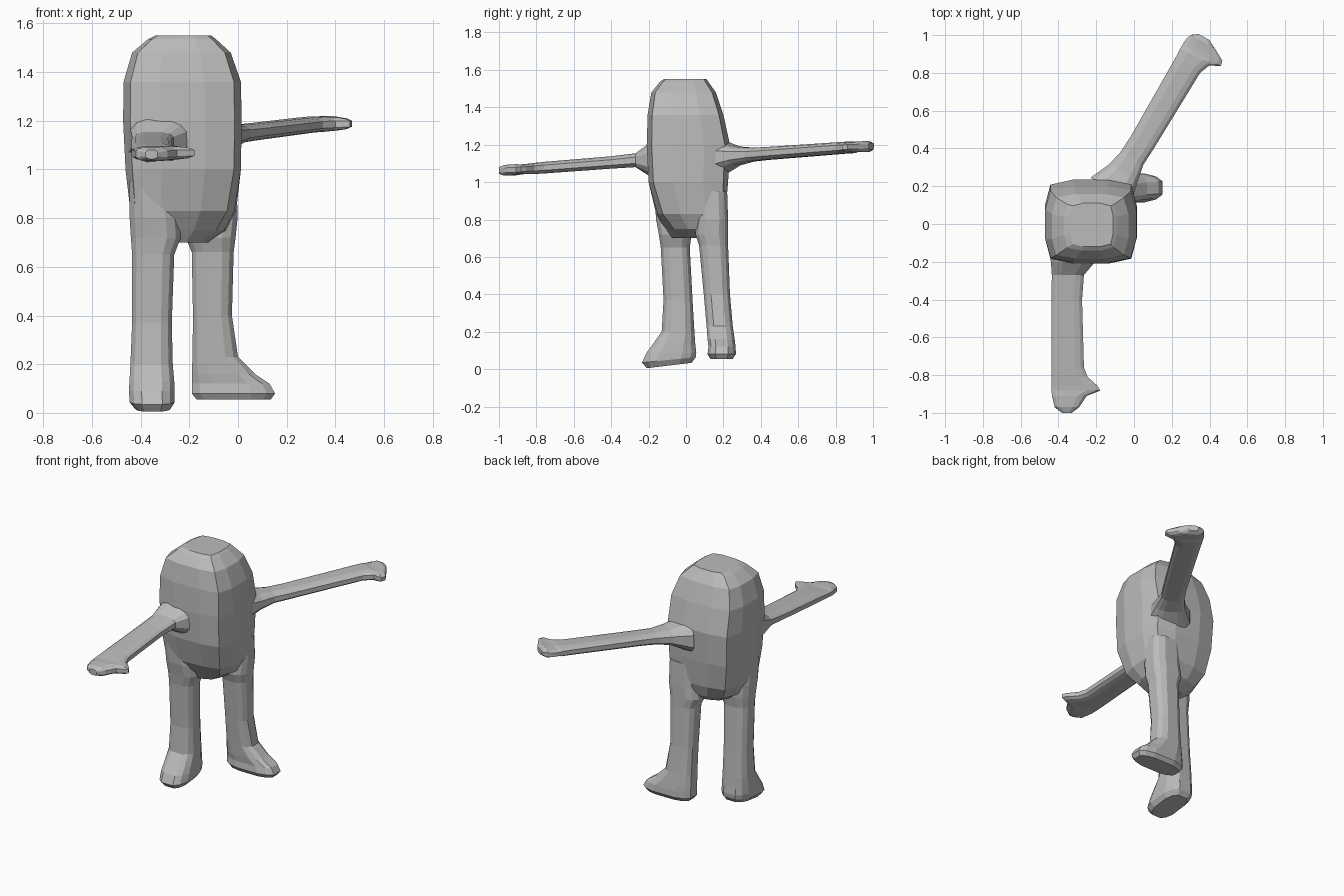
import bpy
import bmesh
from mathutils import Vector

cube = bpy.data.objects.get("Cube")
if cube:
    bpy.data.objects.remove(cube, do_unlink=True)

# One plain grey for the whole figure
grey = bpy.data.materials.new("plain grey")
grey.use_nodes = True
grey.diffuse_color = (0.5, 0.5, 0.5, 1)
bsdf = grey.node_tree.nodes["Principled BSDF"]
bsdf.inputs["Base Color"].default_value = (0.5, 0.5, 0.5, 1)
bsdf.inputs["Roughness"].default_value = 0.8


def unit_ring(side, corner):
    """Rounded square with three faces per side."""
    quarter = [(1, -side), (1, side), (corner, corner)]
    ring = []
    for _ in range(4):
        ring += quarter
        quarter = [(-b, a) for a, b in quarter]
    return ring


def loft(name, rings):
    """Skin a list of equal-length point rings and cap both ends."""
    bm = bmesh.new()
    loops = [[bm.verts.new(p) for p in ring] for ring in rings]
    n = len(loops[0])
    for a, b in zip(loops, loops[1:]):
        for i in range(n):
            j = (i + 1) % n
            bm.faces.new((a[i], a[j], b[j], b[i]))
    bm.faces.new(loops[0])
    bm.faces.new(loops[-1])
    bmesh.ops.recalc_face_normals(bm, faces=bm.faces)
    mesh = bpy.data.meshes.new(name)
    bm.to_mesh(mesh)
    bm.free()
    mesh.materials.append(grey)
    obj = bpy.data.objects.new(name, mesh)
    bpy.context.collection.objects.link(obj)
    return obj


def box_ring(z, x0, x1, y0, y1, shape, squeeze=1.0, tilt=0.0):
    """Horizontal section; squeeze pulls in the two corners that have no leg."""
    cx, cy, hx, hy = (x0 + x1) / 2, (y0 + y1) / 2, (x1 - x0) / 2, (y1 - y0) / 2
    ring = []
    for a, b in shape:
        u, v = a * hx, b * hy
        shift = (u - v) / 2 * (1 - squeeze)
        u, v = u - shift, v + shift
        ring.append(Vector((cx + u, cy + v, z + tilt * (cy + v - y0))))
    return ring


# Body: rounded block, egg-like below and chamfered on top
body_shape = unit_ring(0.38, 0.88)
body = [
    (0.70, -0.36, -0.10, -0.10, 0.14, 0.60),
    (0.75, -0.43, -0.02, -0.13, 0.20, 0.72),
    (0.83, -0.45, 0.00, -0.165, 0.215, 0.90),
    (1.00, -0.462, 0.012, -0.20, 0.225, 1),
    (1.20, -0.472, 0.015, -0.21, 0.235, 1),
    (1.36, -0.47, 0.012, -0.205, 0.20, 1),
    (1.48, -0.435, -0.03, -0.185, 0.16, 1),
    (1.535, -0.37, -0.09, -0.14, 0.12, 1),
    (1.55, -0.34, -0.11, -0.12, 0.11, 1),
]
loft("body", [box_ring(*s[:5], body_shape, s[5]) for s in body])

# Legs with feet: z, x range, y range, sole tilt
leg_shape = unit_ring(0.45, 0.8)
front_leg = [
    (0.95, -0.445, -0.28, -0.17, 0.00, 0),
    (0.80, -0.445, -0.24, -0.16, 0.03, 0),
    (0.72, -0.44, -0.235, -0.145, 0.03, 0),
    (0.65, -0.435, -0.262, -0.135, 0.02, 0),
    (0.37, -0.435, -0.272, -0.12, 0.035, 0),
    (0.20, -0.442, -0.268, -0.13, 0.045, 0),
    (0.13, -0.446, -0.262, -0.18, 0.05, 0),
    (0.09, -0.448, -0.26, -0.21, 0.055, 0),
    (0.035, -0.445, -0.26, -0.235, 0.052, 0.10),
    (0.005, -0.42, -0.28, -0.21, 0.03, 0.12),
]
back_leg = [
    (0.95, -0.20, -0.005, 0.05, 0.22, 0),
    (0.80, -0.20, -0.002, 0.055, 0.225, 0),
    (0.72, -0.215, -0.01, 0.05, 0.225, 0),
    (0.66, -0.19, -0.018, 0.07, 0.225, 0),
    (0.40, -0.185, -0.025, 0.095, 0.235, 0),
    (0.23, -0.187, 0.00, 0.11, 0.25, 0),
    (0.16, -0.19, 0.07, 0.115, 0.26, 0),
    (0.12, -0.19, 0.13, 0.12, 0.265, 0),
    (0.08, -0.19, 0.152, 0.115, 0.267, 0),
    (0.055, -0.17, 0.135, 0.13, 0.25, 0),
]
for name, sections in (("front_leg", front_leg), ("back_leg", back_leg)):
    loft(name, [box_ring(*s[:5], leg_shape, 1, s[5]) for s in sections])


def arm(name, origin, along, thumb_side, sections):
    """Sections: distance, outer edge, thumb edge, centre height, half height."""
    o, d, s = (Vector((*v, 0)) for v in (origin, along, thumb_side))
    rings = []
    for t, w0, w1, z, h in sections:
        mid, half = (w0 + w1) / 2, (w1 - w0) / 2
        rings.append([o + d * t + s * (mid + a * half) + Vector((0, 0, z + b * h))
                      for a, b in leg_shape])
    loft(name, rings)


# Arms flare at the shoulder and end in a mitten with a short thumb
arm("front_arm", (-0.35, 0), (0, -1), (1, 0), [
    (0.13, -0.10, 0.17, 1.12, 0.11),
    (0.20, -0.09, 0.145, 1.12, 0.085),
    (0.27, -0.085, 0.085, 1.117, 0.037),
    (0.40, -0.087, 0.075, 1.105, 0.033),
    (0.76, -0.087, 0.085, 1.077, 0.031),
    (0.81, -0.087, 0.105, 1.073, 0.030),
    (0.855, -0.088, 0.155, 1.070, 0.027),
    (0.882, -0.087, 0.172, 1.068, 0.027),
    (0.91, -0.084, 0.10, 1.066, 0.030),
    (0.97, -0.07, 0.06, 1.063, 0.029),
    (1.00, -0.03, 0.02, 1.062, 0.018),
])
arm("back_arm", (-0.15, 0.084), (0.5, 0.866), (0.866, -0.5), [
    (0.10, -0.15, 0.10, 1.13, 0.09),
    (0.21, -0.10, 0.075, 1.14, 0.05),
    (0.30, -0.08, 0.058, 1.147, 0.037),
    (0.40, -0.075, 0.063, 1.153, 0.034),
    (0.87, -0.078, 0.075, 1.183, 0.031),
    (0.93, -0.08, 0.098, 1.186, 0.031),
    (0.955, -0.08, 0.152, 1.187, 0.027),
    (0.985, -0.08, 0.145, 1.188, 0.027),
    (1.02, -0.068, 0.08, 1.190, 0.029),
    (1.045, -0.035, 0.03, 1.192, 0.018),
])
